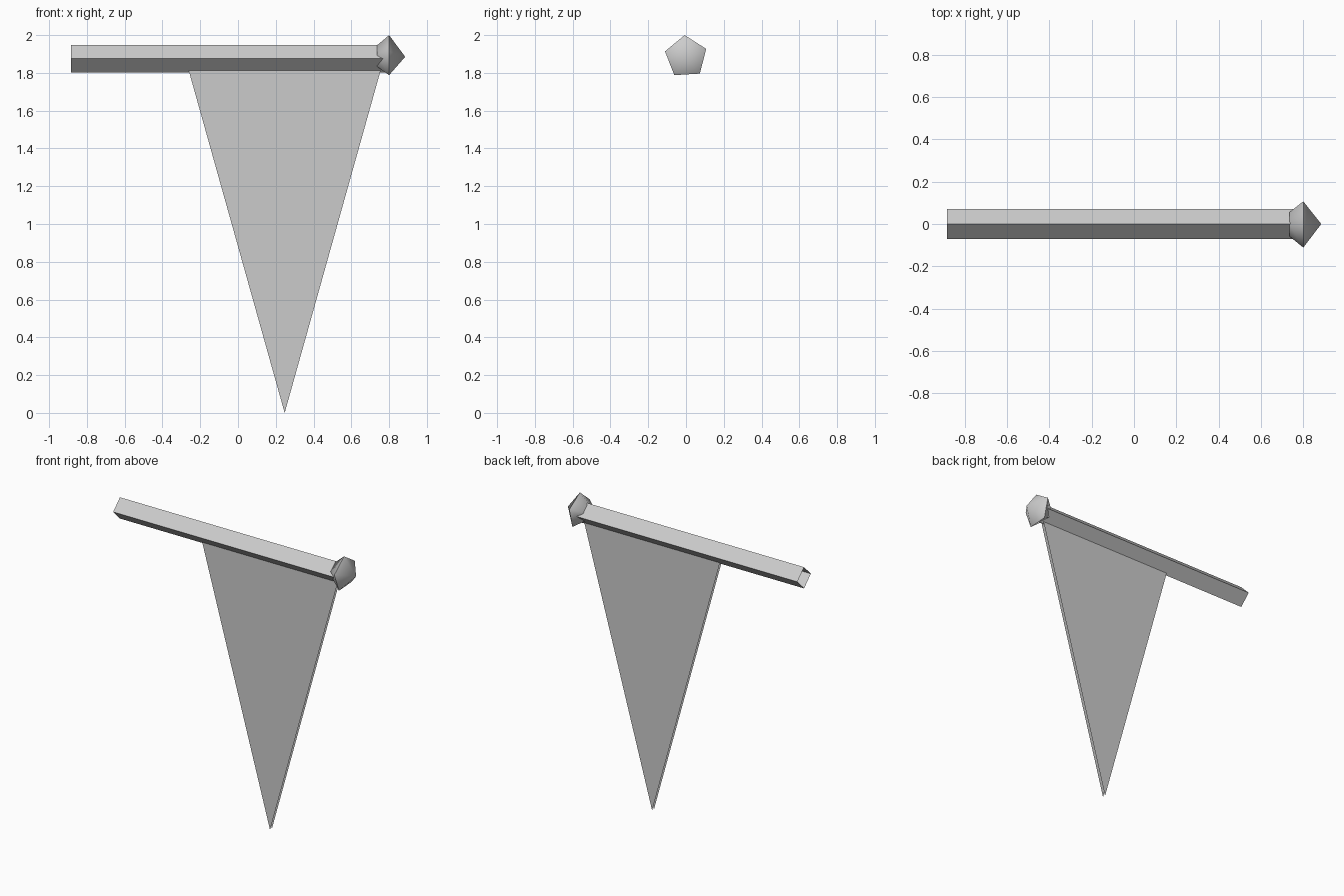
import bpy
import math

cube = bpy.data.objects.get("Cube")
if cube:
    bpy.data.objects.remove(cube, do_unlink=True)


def material(name, value):
    mat = bpy.data.materials.new(name)
    mat.use_nodes = True
    mat.diffuse_color = (value, value, value, 1)
    mat.node_tree.nodes["Principled BSDF"].inputs["Base Color"].default_value = mat.diffuse_color
    return mat


def add_mesh(name, verts, faces, mat):
    mesh = bpy.data.meshes.new(name)
    mesh.from_pydata(verts, [], faces)
    mesh.materials.append(mat)
    obj = bpy.data.objects.new(name, mesh)
    bpy.context.collection.objects.link(obj)
    return obj


def ring(x, z, radius, sides, turn):
    """Regular polygon around the x axis, counter-clockwise seen from +x."""
    angles = [turn + math.tau * i / sides for i in range(sides)]
    return [(x, radius * math.cos(a), z + radius * math.sin(a)) for a in angles]


def bridge(a, b, sides):
    """Quads between two rings that start at vertex indices a and b (b nearer +x)."""
    return [(a + i, a + (i + 1) % sides, b + (i + 1) % sides, b + i) for i in range(sides)]


grey = material("light grey", 0.6)

# Pole: open square tube standing on its edge
pole_z, pole_r = 1.875, 0.072
add_mesh("pole",
         ring(-0.885, pole_z, pole_r, 4, 0) + ring(0.79, pole_z, pole_r, 4, 0),
         bridge(0, 4, 4), grey)

# Finial: five-sided knob with a pointed tip and a tapered back
knob_z, turn = 1.885, math.radians(93.5)
verts = ring(0.735, knob_z, 0.06, 5, turn) + ring(0.8, knob_z, 0.115, 5, turn)
verts.append((0.885, 0, knob_z))
faces = bridge(0, 5, 5) + [tuple(reversed(range(5)))]
faces += [(5 + i, 5 + (i + 1) % 5, 10) for i in range(5)]
finial = add_mesh("finial", verts, faces, grey)
bpy.ops.object.select_all(action="DESELECT")
finial.select_set(True)
bpy.context.view_layer.objects.active = finial
bpy.ops.object.shade_smooth_by_angle(angle=math.radians(60))

# Pennant: two thin cloth sheets, one facing each way
for name, y, order in (("pennant_front", -0.01, (0, 1, 2)), ("pennant_back", 0.01, (2, 1, 0))):
    add_mesh(name, [(0.247, y, 0), (0.757, y, 1.82), (-0.263, y, 1.82)], [order], grey)
